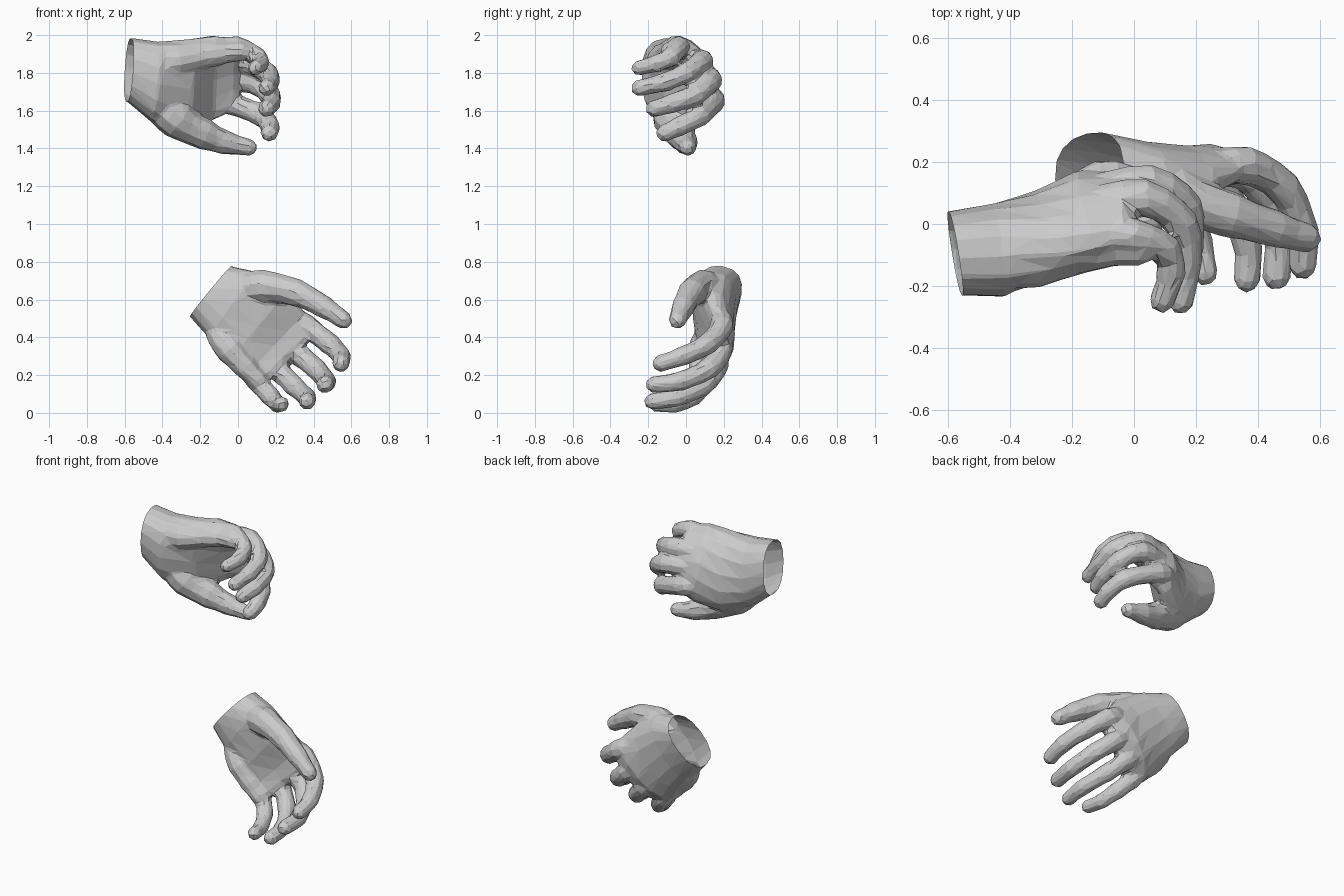
import bpy, bmesh, math
from mathutils import Vector as V

if "Cube" in bpy.data.objects:
    bpy.data.objects.remove(bpy.data.objects["Cube"])


def loft(name, rings):
    """Closed skin over a list of equal-length rings."""
    bm = bmesh.new()
    rows = [[bm.verts.new(p) for p in r] for r in rings]
    n = len(rows[0])
    for a, b in zip(rows, rows[1:]):
        for i in range(n):
            j = (i + 1) % n
            bm.faces.new((a[i], a[j], b[j], b[i]))
    bm.faces.new(rows[0][::-1])
    bm.faces.new(rows[-1])
    bmesh.ops.recalc_face_normals(bm, faces=bm.faces)
    me = bpy.data.meshes.new(name)
    bm.to_mesh(me)
    bm.free()
    ob = bpy.data.objects.new(name, me)
    bpy.context.collection.objects.link(ob)
    return ob


def spow(v, e):
    return math.copysign(abs(v) ** e, v)


def palm(name, stations, sides=16):
    """Cupped cross-sections running from the little-finger edge to the thumb edge."""
    st = [(V(s[0:3]), V(s[3:6]), s[6], s[7]) for s in stations]
    mid = [(s[0] + s[1]) / 2 for s in st]
    rings = []
    for k, (p, q, bulge, th) in enumerate(st):
        d = mid[min(k + 1, len(st) - 1)] - mid[max(k - 1, 0)]
        if k == 0:
            d += V((0, 0.15 * d.length, 0))     # wrist is cut at a slant
        w = q - p
        n = d.cross(w).normalized()
        if n.y < 0:
            n = -n

        def ring(shift, shrink):
            out = []
            for i in range(sides):
                a = 2 * math.pi * i / sides
                u = spow(math.cos(a), 0.9)
                off = bulge * (1 - u * u) + shrink * th * spow(math.sin(a), 0.8)
                out.append(mid[k] + shift + w * (u / 2) * (0.4 + 0.6 * shrink) + n * off)
            return out
        if k == 0:
            no = w.cross(n).normalized()
            if no.dot(d) < 0:
                no = -no
            plane = (p.copy(), no)
            rings.append(ring(no * -0.1, 1))    # spare length, trimmed later
        rings.append(ring(V(), 1))
    rings.append(ring(d.normalized() * 0.03, 0.55))
    return loft(name, rings), plane


def digit(name, pts, r0, r1, sides=10):
    """Finger: smooth path, tapering tube with slight joints and a rounded tip."""
    pts = [V(p) for p in pts]
    ext = [2 * pts[0] - pts[1]] + pts + [2 * pts[-1] - pts[-2]]
    path = []
    for k in range(1, len(ext) - 2):
        a, b, c, d = ext[k - 1:k + 3]
        for t in (0, 0.33, 0.67):
            path.append(0.5 * (2 * b + (c - a) * t + (2 * a - 5 * b + 4 * c - d) * t * t
                               + (3 * b - a - 3 * c + d) * t ** 3))
    path.append(pts[-1])
    rings, m = [], len(path)
    axis = (pts[1] - pts[0]).cross(pts[-1] - pts[-2]).normalized()
    for k, c in enumerate(path):
        t = (path[min(k + 1, m - 1)] - path[max(k - 1, 0)]).normalized()
        s = (axis - t * axis.dot(t)).normalized()
        n = t.cross(s)
        r = r0 + (r1 - r0) * k / (m - 1)
        r *= {0: 0.55, 1: 0.85}.get(k, 1.05 if k % 3 == 0 else 0.98)

        def ring(center, rad):
            return [center + (s * math.cos(a) + n * math.sin(a)) * rad
                    for a in (2 * math.pi * (i + 0.5) / sides for i in range(sides))]
        rings.append(ring(c, r))
    rings.append(ring(c + t * r1 * 0.5, r1 * 0.85))
    rings.append(ring(c + t * r1 * 0.9, r1 * 0.45))
    return loft(name, rings)


def hand(name, stations, digits):
    body, (co, no) = palm(name, stations)
    parts = [digit(name + "_" + k, pts, r0, r1) for k, (pts, r0, r1) in digits.items()]
    for p in parts:
        m = body.modifiers.new("join", 'BOOLEAN')
        m.operation, m.solver, m.object = 'UNION', 'EXACT', p
    # blend into one skin, then reduce to low-poly facets
    m = body.modifiers.new("skin", 'REMESH')
    m.mode, m.voxel_size = 'VOXEL', 0.011
    m = body.modifiers.new("blend", 'SMOOTH')
    m.factor, m.iterations = 0.5, 8
    m = body.modifiers.new("facets", 'DECIMATE')
    m.ratio = 0.04
    dg = bpy.context.evaluated_depsgraph_get()
    me = bpy.data.meshes.new_from_object(body.evaluated_get(dg))
    body.modifiers.clear()
    body.data = me
    for p in parts:
        bpy.data.objects.remove(p)
    # trim the wrist open
    bm = bmesh.new()
    bm.from_mesh(me)
    bmesh.ops.bisect_plane(bm, geom=bm.verts[:] + bm.edges[:] + bm.faces[:],
                           plane_co=co, plane_no=no, clear_inner=True)
    for f in bm.faces:
        f.smooth = False
    bm.to_mesh(me)
    bm.free()


# upper hand: little-finger edge, thumb edge, bulge, half thickness
upper_palm = [
    (-.565, -.11, 1.985, -.59, -.08, 1.65, 0, .138),
    (-.42, -.105, 1.965, -.46, -.075, 1.54, .005, .152),
    (-.25, -.10, 1.98, -.28, .01, 1.48, .035, .12),
    (-.12, -.08, 1.995, -.14, .12, 1.55, .065, .085),
    (-.02, -.05, 1.98, -.02, .12, 1.60, .055, .06)]
upper_digits = {
    "heel": ([(-.50, -.13, 1.86), (-.32, -.13, 1.865), (-.12, -.085, 1.90),
              (.02, -.085, 1.915)], .09, .05),
    "little": ([(-.16, -.03, 1.93), (.0, -.04, 1.935), (.10, -.08, 1.885),
                (.12, -.16, 1.85), (.09, -.25, 1.825)], .062, .041),
    "ring": ([(-.18, .06, 1.86), (.03, .085, 1.86), (.155, .0, 1.80),
              (.17, -.12, 1.75), (.15, -.25, 1.72)], .066, .044),
    "middle": ([(-.18, .10, 1.77), (.05, .13, 1.76), (.165, .055, 1.69),
                (.175, -.07, 1.64), (.15, -.17, 1.61)], .067, .046),
    "index": ([(-.19, .12, 1.67), (-.07, .145, 1.65), (.12, .075, 1.575),
               (.17, -.04, 1.515), (.165, -.115, 1.48)], .067, .046),
    "thumb": ([(-.44, -.09, 1.66), (-.32, -.07, 1.55), (-.18, -.03, 1.475),
               (-.06, .0, 1.43), (.06, .01, 1.405)], .118, .044)}

# lower hand
lower_palm = [
    (-.255, .145, .51, -.035, .195, .775, 0, .125),
    (-.15, .135, .39, .11, .15, .745, .01, .12),
    (-.05, .11, .265, .26, .14, .645, .035, .10),
    (.02, .09, .175, .36, .18, .53, .045, .075),
    (.09, .07, .14, .41, .17, .465, .045, .055)]
lower_digits = {
    "heel": ([(-.14, .13, .46), (-.04, .085, .33), (.04, .075, .24),
              (.11, .07, .17)], .085, .05),
    "little": ([(.0, .12, .30), (.10, .10, .17), (.17, .04, .09),
                (.21, -.06, .047), (.23, -.16, .046)], .062, .041),
    "ring": ([(.08, .16, .37), (.19, .165, .25), (.295, .09, .145),
              (.365, -.05, .082), (.365, -.18, .06)], .066, .044),
    "middle": ([(.16, .17, .46), (.30, .185, .33), (.41, .12, .235),
                (.468, -.03, .168), (.46, -.17, .15)], .067, .046),
    "index": ([(.23, .17, .53), (.36, .19, .46), (.485, .115, .365),
               (.545, -.02, .3), (.545, -.135, .262)], .067, .046),
    "thumb": ([(-.02, .16, .64), (.14, .09, .67), (.31, .03, .635),
               (.455, -.015, .56), (.56, -.045, .49)], .10, .047)}

hand("upper_hand", upper_palm, upper_digits)
hand("lower_hand", lower_palm, lower_digits)
